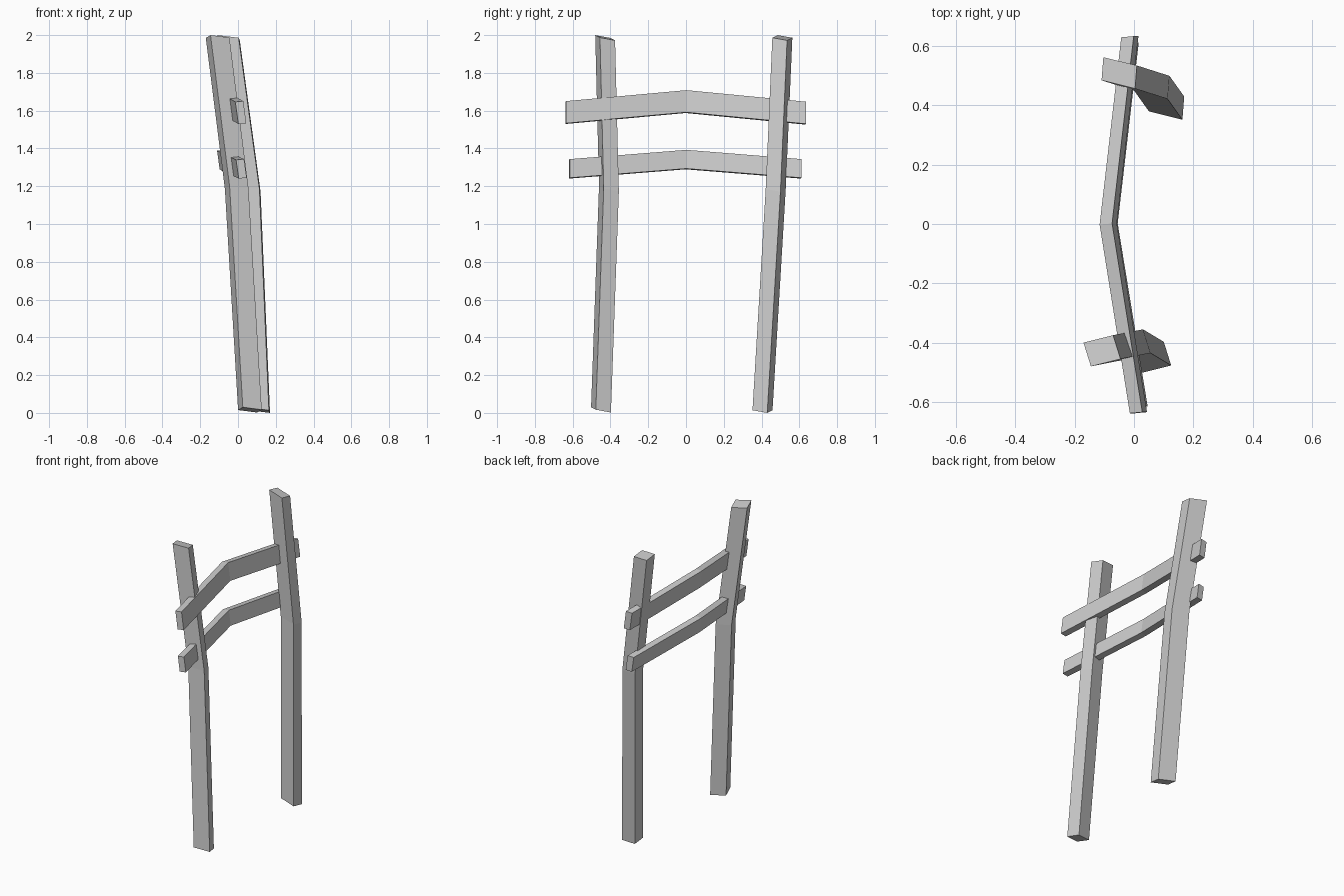
import bpy
import bmesh
from mathutils import Vector

if "Cube" in bpy.data.objects:
    bpy.data.objects.remove(bpy.data.objects["Cube"])


def sweep(name, path, u, v):
    """Sweep a four-sided section (full side vectors u and v) along a path."""
    u, v = Vector(u) / 2, Vector(v) / 2
    bm = bmesh.new()
    rings = []
    for p in path:
        c = Vector(p)
        rings.append([bm.verts.new(c + a * u + b * v)
                      for a, b in ((-1, -1), (1, -1), (1, 1), (-1, 1))])
    for r, s in zip(rings, rings[1:]):
        for i in range(4):
            j = (i + 1) % 4
            bm.faces.new((r[i], r[j], s[j], s[i]))
    bm.faces.new(rings[0][::-1])
    bm.faces.new(rings[-1])
    bmesh.ops.recalc_face_normals(bm, faces=bm.faces)
    mesh = bpy.data.meshes.new(name)
    bm.to_mesh(mesh)
    bm.free()
    obj = bpy.data.objects.new(name, mesh)
    bpy.context.collection.objects.link(obj)
    return obj


# Leaning posts, each with one bend
sweep("front_post",
      [(0.063, -0.45, 0.016), (-0.007, -0.408, 1.187), (-0.108, -0.428, 1.986)],
      (0.10, 0.025, -0.013), (-0.025, 0.08, -0.015))
sweep("back_post",
      [(0.11, 0.405, 0.014), (0.06, 0.475, 1.185), (-0.05, 0.51, 1.986)],
      (0.113, -0.028, -0.014), (0.006, 0.078, -0.014))

# Cross rails, bowed up and backwards at the middle
sweep("upper_rail",
      [(0.015, -0.637, 1.590), (-0.087, 0, 1.648), (-0.014, 0.632, 1.587)],
      (0.042, 0.004, 0.004), (-0.016, 0, 0.117))
sweep("lower_rail",
      [(0.018, -0.617, 1.292), (-0.083, 0, 1.341), (-0.012, 0.610, 1.292)],
      (0.042, 0.004, 0.004), (-0.014, 0, 0.099))
